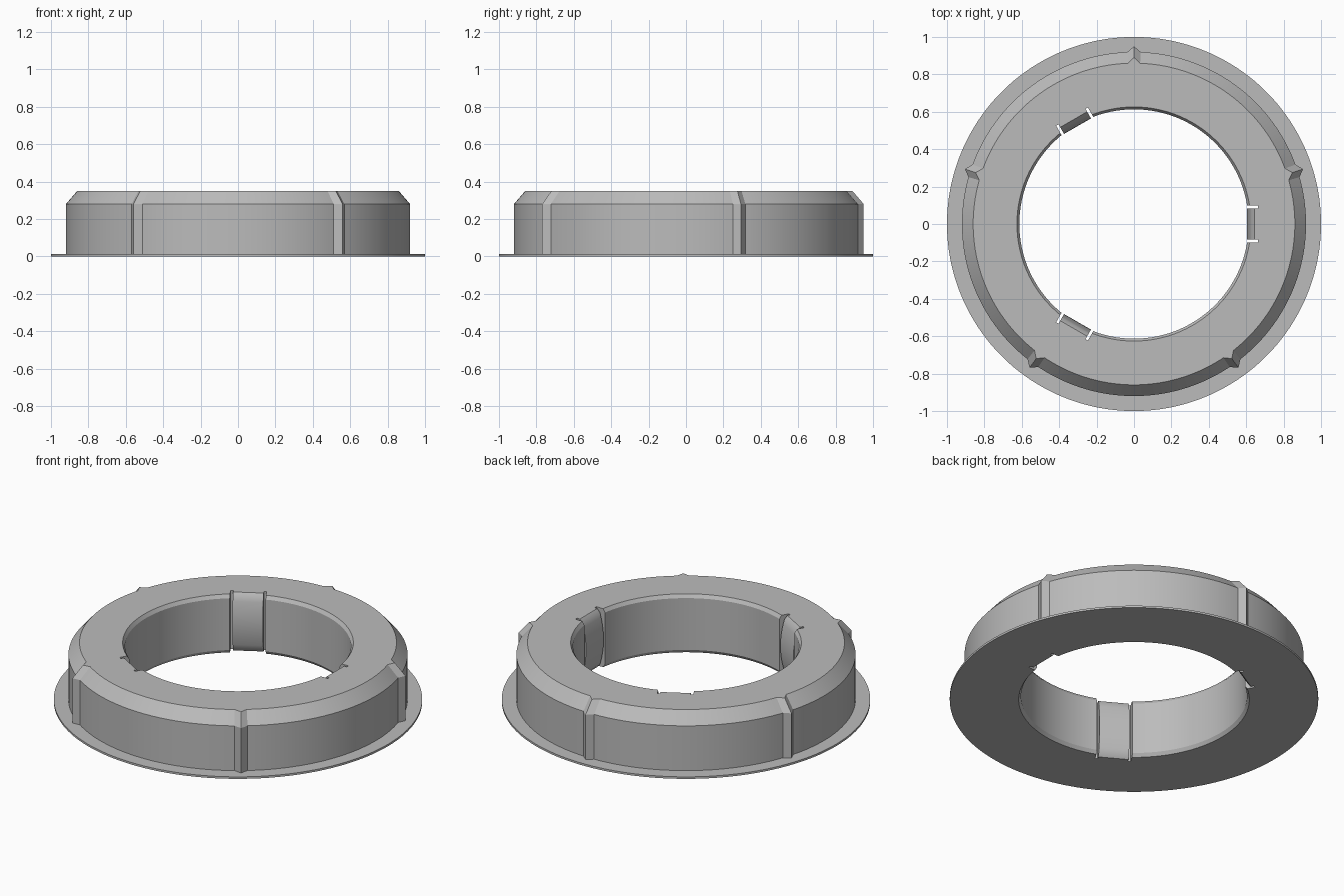
import bpy, bmesh, math
from mathutils import Matrix, Vector

if "Cube" in bpy.data.objects:
    bpy.data.objects.remove(bpy.data.objects["Cube"])

grey = bpy.data.materials.new("plain_grey")
grey.diffuse_color = (0.5, 0.5, 0.5, 1)
grey.use_nodes = True
grey.node_tree.nodes["Principled BSDF"].inputs["Base Color"].default_value = grey.diffuse_color


def finish(bm, name):
    bmesh.ops.recalc_face_normals(bm, faces=bm.faces)
    me = bpy.data.meshes.new(name)
    bm.to_mesh(me)
    bm.free()
    me.materials.append(grey)
    ob = bpy.data.objects.new(name, me)
    bpy.context.collection.objects.link(ob)
    return ob


def select(ob):
    bpy.ops.object.select_all(action='DESELECT')
    ob.select_set(True)
    bpy.context.view_layer.objects.active = ob


def prism(bm, profile, half, angle):
    """Extrude an x-z profile over y = -half..half, then turn it around z."""
    rot = Matrix.Rotation(angle, 3, 'Z')
    a = [bm.verts.new(rot @ Vector((x, -half, z))) for x, z in profile]
    b = [bm.verts.new(rot @ Vector((x, half, z))) for x, z in profile]
    n = len(profile)
    for i in range(n):
        j = (i + 1) % n
        bm.faces.new((a[i], a[j], b[j], b[i]))
    bm.faces.new(a)
    bm.faces.new(b[::-1])


# Ring body: lathe with flange, chamfers and five pointed ribs
ribs = [18 + 72 * k for k in range(5)]
bm = bmesh.new()
loops = []
for deg in range(0, 360, 2):
    r, ang = 0.92, deg
    if deg in ribs:
        r = 0.95
    elif deg - 2 in ribs:
        ang = deg + 0.2
    elif deg + 2 in ribs:
        ang = deg - 0.2
    c, s = math.cos(math.radians(ang)), math.sin(math.radians(ang))
    profile = [(1, 0), (1, 0.012), (r, 0.012), (r, 0.28), (r - 0.06, 0.35),
               (0.626, 0.35), (0.613, 0.33), (0.613, 0.02), (0.626, 0)]
    loops.append([bm.verts.new((c * p, s * p, z)) for p, z in profile])
for i, a in enumerate(loops):
    b = loops[(i + 1) % len(loops)]
    for k in range(len(a)):
        m = (k + 1) % len(a)
        bm.faces.new((a[k], b[k], b[m], a[m]))
ring = finish(bm, "ring_body")

# Three pockets cut through the bore
spots = [math.radians(120 * k) for k in range(3)]
bm = bmesh.new()
for t in spots:
    prism(bm, [(0.5, -0.1), (0.663, -0.1), (0.663, 0.45), (0.5, 0.45)], 0.098, t)
cutter = finish(bm, "pocket_cutter")
cutter.hide_render = True
select(ring)
mod = ring.modifiers.new("pockets", 'BOOLEAN')
mod.operation = 'DIFFERENCE'
mod.solver = 'EXACT'
mod.object = cutter
bpy.ops.object.modifier_apply(modifier=mod.name)
bpy.data.objects.remove(cutter)
bpy.ops.object.shade_smooth_by_angle(angle=math.radians(25))

# Bulged grip tabs standing in the pockets, leaving a slot on each side
bulge = []
for i in range(13):
    u = i / 6 - 1
    bulge.append((0.604 + 0.024 * u * u, 0.175 + 0.155 * u))
tab_profile = [(0.663, 0), (0.645, 0)] + bulge + [(0.645, 0.35), (0.663, 0.35)]
for k, t in enumerate(spots):
    bm = bmesh.new()
    prism(bm, tab_profile, 0.083, t)
    tab = finish(bm, "grip_tab_%d" % (k + 1))
    select(tab)
    bpy.ops.object.shade_smooth_by_angle(angle=math.radians(25))
